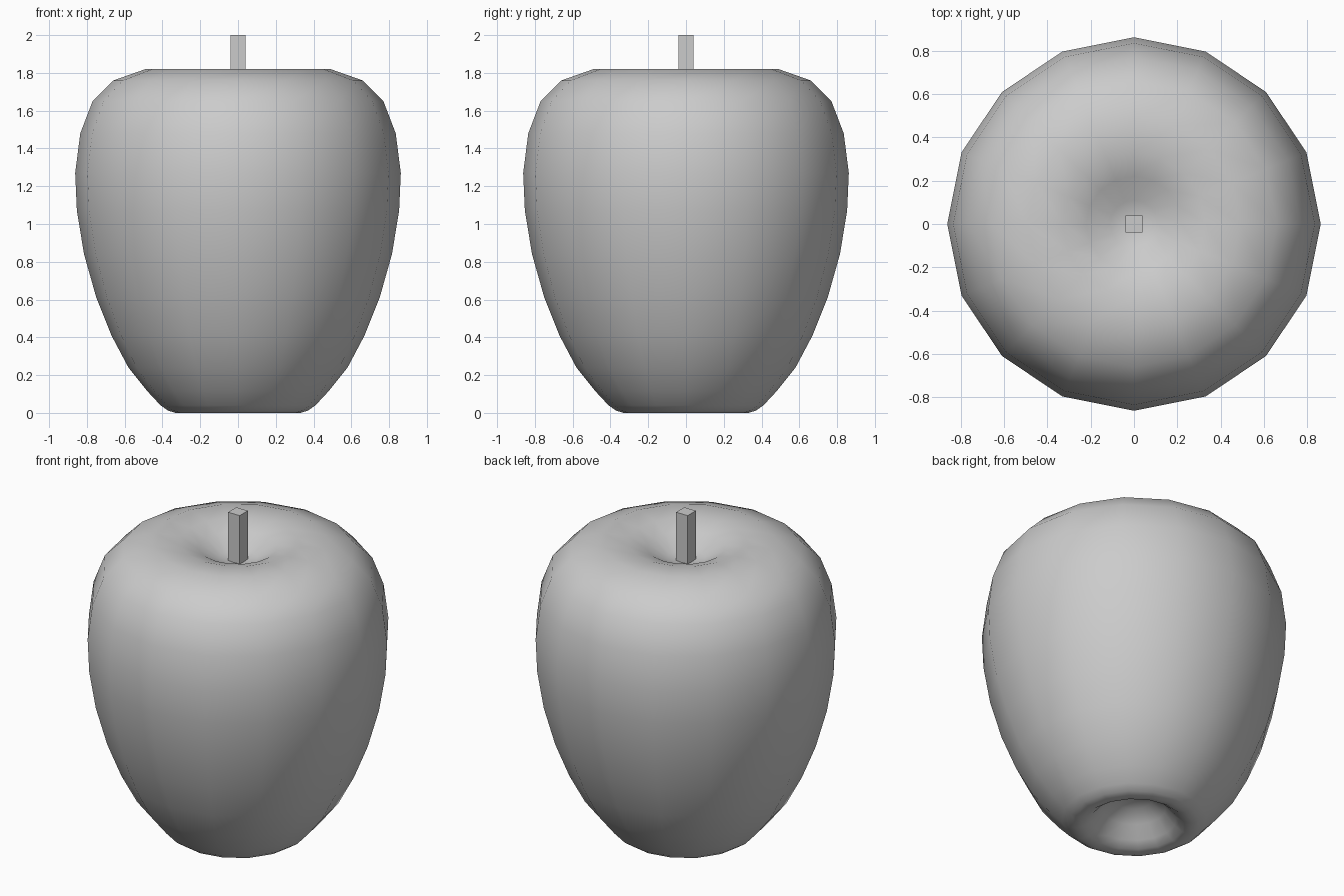
import bpy
import bmesh
import math

if "Cube" in bpy.data.objects:
    bpy.data.objects.remove(bpy.data.objects["Cube"])


def material(name, rgb):
    mat = bpy.data.materials.new(name)
    mat.diffuse_color = (*rgb, 1.0)
    mat.use_nodes = True
    mat.node_tree.nodes["Principled BSDF"].inputs["Base Color"].default_value = mat.diffuse_color
    return mat


def add_object(name, bm, mat, smooth):
    bmesh.ops.recalc_face_normals(bm, faces=bm.faces)
    for face in bm.faces:
        face.smooth = smooth
    mesh = bpy.data.meshes.new(name)
    bm.to_mesh(mesh)
    bm.free()
    mesh.materials.append(mat)
    obj = bpy.data.objects.new(name, mesh)
    bpy.context.collection.objects.link(obj)
    return obj


def lathe(profile, sides):
    """Revolve (radius, z) points whose first and last lie on the axis."""
    bm = bmesh.new()
    rings = []
    for r, z in profile[1:-1]:
        rings.append([bm.verts.new((r * math.cos(2 * math.pi * i / sides),
                                    r * math.sin(2 * math.pi * i / sides), z))
                      for i in range(sides)])
    bottom = bm.verts.new((0, 0, profile[0][1]))
    top = bm.verts.new((0, 0, profile[-1][1]))
    for i in range(sides):
        j = (i + 1) % sides
        bm.faces.new((bottom, rings[0][j], rings[0][i]))
        bm.faces.new((top, rings[-1][i], rings[-1][j]))
        for a, b in zip(rings, rings[1:]):
            bm.faces.new((a[i], a[j], b[j], b[i]))
    return bm


grey = material("plain grey", (0.6, 0.6, 0.6))

# Fruit body: bottom hollow, tapered side, rounded shoulder, top dimple
profile = [
    (0.0, 0.18), (0.10, 0.165), (0.18, 0.11), (0.24, 0.04), (0.285, 0.008),
    (0.33, 0.0), (0.37, 0.012), (0.41, 0.04), (0.48, 0.115), (0.58, 0.24),
    (0.67, 0.41), (0.75, 0.61), (0.815, 0.84), (0.853, 1.07), (0.862, 1.27),
    (0.835, 1.48), (0.77, 1.65), (0.66, 1.76), (0.49, 1.82), (0.33, 1.812),
    (0.22, 1.775), (0.11, 1.71), (0.0, 1.69),
]
add_object("fruit_body", lathe(profile, 16), grey, True)

# Square stem rising from the dimple
bm = bmesh.new()
bmesh.ops.create_cube(bm, size=1.0)
bmesh.ops.scale(bm, vec=(0.08, 0.08, 0.34), verts=bm.verts)
bmesh.ops.translate(bm, vec=(0, 0, 1.83), verts=bm.verts)
add_object("stem", bm, grey, False)
